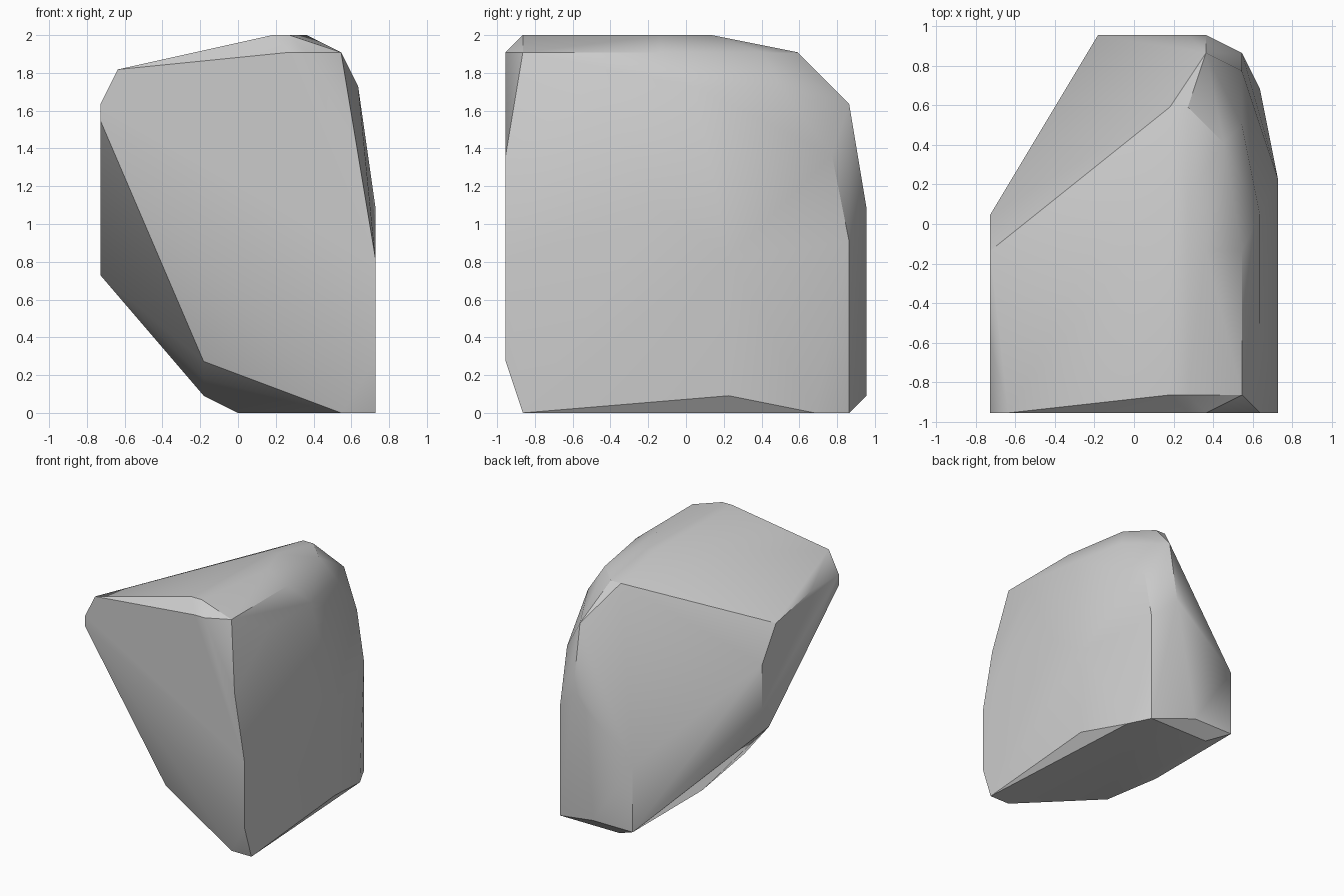
import bpy
import bmesh
import math

# Remove the default object only
default_cube = bpy.data.objects.get("Cube")
if default_cube:
    bpy.data.objects.remove(default_cube, do_unlink=True)

STEP = 1 / 11          # the stone is chipped on a regular grid of this pitch
HALF_DEPTH = 10.5      # grid rows from the middle to the front


def make_material(name, colour):
    """One flat matte colour, for viewport and render."""
    material = bpy.data.materials.new(name)
    material.use_nodes = True
    material.diffuse_color = colour
    shader = material.node_tree.nodes["Principled BSDF"]
    shader.inputs["Base Color"].default_value = colour
    shader.inputs["Roughness"].default_value = 0.8
    return material


def grid_point(column, row, level):
    """Turn grid steps (across, front to back, upward) into a position."""
    return (column * STEP, (row - HALF_DEPTH) * STEP, level * STEP)


def make_hull(name, corner_groups, material, crease_degrees):
    """Wrap a tight convex skin around the corners, keeping hard creases."""
    bm = bmesh.new()
    for corners in corner_groups:
        for corner in corners:
            bm.verts.new(grid_point(*corner))
    bmesh.ops.remove_doubles(bm, verts=bm.verts[:], dist=STEP / 100)
    bmesh.ops.convex_hull(bm, input=bm.verts[:])
    loose = [v for v in bm.verts if not v.link_faces]
    bmesh.ops.delete(bm, geom=loose, context="VERTS")
    bmesh.ops.recalc_face_normals(bm, faces=bm.faces[:])

    mesh = bpy.data.meshes.new(name)
    bm.to_mesh(mesh)
    bm.free()
    mesh.materials.append(material)
    rock = bpy.data.objects.new(name, mesh)
    bpy.context.collection.objects.link(rock)

    bpy.ops.object.select_all(action="DESELECT")
    rock.select_set(True)
    bpy.context.view_layer.objects.active = rock
    bpy.ops.object.shade_smooth_by_angle(angle=math.radians(crease_degrees))
    return rock


# Flat base and the chipped rim just above it
base = [(6, 1, 0), (8, 1, 0), (7, 18, 0), (6, 20, 0), (0, 20, 0), (0, 7, 0)]
undercut = [(-2, 3, 3), (-2, 5, 2), (-2, 11, 1), (8, 13, 1)]

# Upright front face
front = [(8, 0, 3), (8, 0, 9), (7, 0, 15), (4, 0, 21), (3, 0, 21),
         (-7, 0, 20), (-8, 0, 18), (-8, 0, 17)]

# Flat side at -x, overhanging the base
overhang = [(-8, 4, 18), (-8, 9, 17), (-8, 11, 14), (-8, 11, 10),
            (-8, 10, 8)]

# Broad side at +x, leaning in toward the crown
broad_side = [(8, 13, 9), (8, 9, 12), (7, 5, 19), (7, 11, 19),
              (6, 20, 10), (6, 19, 15), (6, 16, 19)]

# Narrow back face and the chip above it
back = [(-2, 21, 1), (-2, 21, 7), (2, 21, 1), (4, 21, 12), (3, 21, 12),
        (4, 20, 18)]

# Crown ridge and its shoulder
crown = [(2, 1, 22), (3, 1, 22), (4, 9, 22), (3, 12, 22), (2, 12, 22)]
shoulder = [(6, 1, 21), (6, 9, 21), (5, 15, 21), (3, 17, 21), (2, 17, 21)]

stone_grey = make_material("stone grey", (0.6, 0.6, 0.6, 1.0))
make_hull("rock",
          [base, undercut, front, overhang, broad_side, back, crown, shoulder],
          stone_grey, crease_degrees=30)
